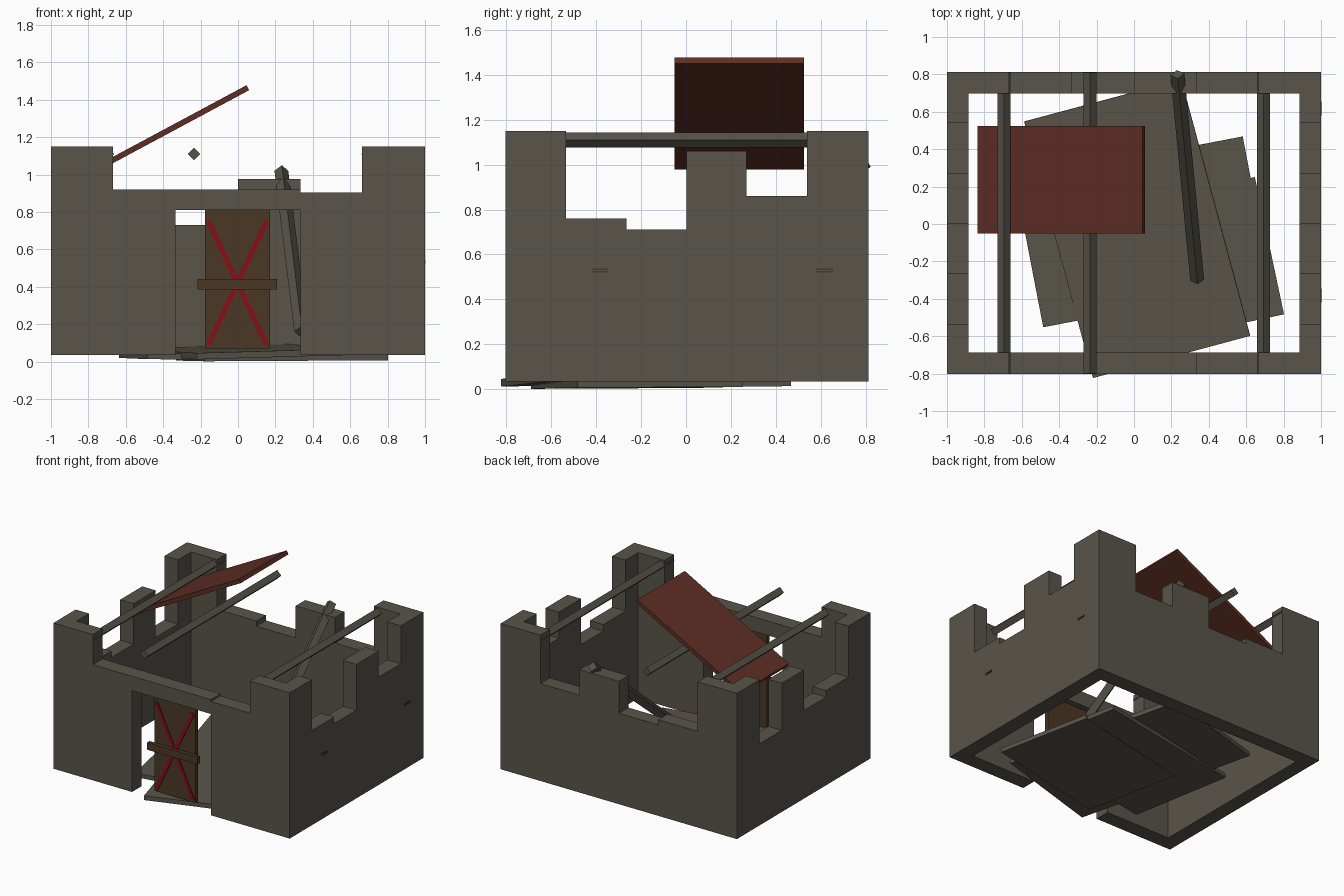
import bpy, bmesh, math
from mathutils import Vector, Euler

if "Cube" in bpy.data.objects:
    bpy.data.objects.remove(bpy.data.objects["Cube"])

def mat(name, rgb):
    m = bpy.data.materials.new(name)
    m.diffuse_color = (*rgb, 1)
    m.use_nodes = True
    m.node_tree.nodes["Principled BSDF"].inputs["Base Color"].default_value = m.diffuse_color
    return m

STONE = mat("grey stone", (0.100, 0.090, 0.070))
BEAM = mat("grey timber", (0.090, 0.083, 0.066))
RUST = mat("rust red", (0.110, 0.027, 0.017))
WOOD = mat("brown wood", (0.070, 0.039, 0.018))
RED = mat("red paint", (0.230, 0.005, 0.008))

def finish(name, bm, material):
    bmesh.ops.recalc_face_normals(bm, faces=bm.faces)
    me = bpy.data.meshes.new(name)
    bm.to_mesh(me)
    bm.free()
    me.materials.append(material)
    ob = bpy.data.objects.new(name, me)
    bpy.context.collection.objects.link(ob)
    return ob

def box(name, center, size, material, rot=(0, 0, 0)):
    bm = bmesh.new()
    bmesh.ops.create_cube(bm, size=1)
    bmesh.ops.scale(bm, vec=size, verts=bm.verts)
    ob = finish(name, bm, material)
    ob.location = center
    ob.rotation_euler = [math.radians(a) for a in rot]
    return ob

def slab_profile(name, outline, place, offset):
    """Extrude a wall outline; place maps (s, z) to a 3D point."""
    bm = bmesh.new()
    face = bm.faces.new([bm.verts.new(place(s, z)) for s, z in outline])
    out = bmesh.ops.extrude_face_region(bm, geom=[face])
    bmesh.ops.translate(bm, vec=offset, verts=[v for v in out["geom"] if isinstance(v, bmesh.types.BMVert)])
    return finish(name, bm, STONE)

def skyline(cuts, heights):
    """Stepped top edge of a ruined wall."""
    pts = []
    for a, b, h in zip(cuts, cuts[1:], heights):
        for p in ((a, h), (b, h)):
            if p not in pts:
                pts.append(p)
    return pts

def bar(name, a, b, half_diag, material):
    """Square beam standing on its edge between two points."""
    a, b = Vector(a), Vector(b)
    d = b - a
    bm = bmesh.new()
    bmesh.ops.create_cone(bm, cap_ends=True, segments=4, radius1=half_diag, radius2=half_diag, depth=d.length)
    ob = finish(name, bm, material)
    ob.location = (a + b) / 2
    ob.rotation_euler = d.to_track_quat('Z', 'Y').to_euler()
    return ob

# Ruined walls with stepped tops
B, T = 0.035, 1.15
XC = [-1, -0.667, -0.333, 0, 0.333, 0.663, 1]
front = [(-1, B)] + skyline([-1, -0.667, 0.333, 0.663, 1], [T, 0.92, 0.905, T])
front += [(1, B), (0.333, B), (0.333, 0.81), (-0.335, 0.81), (-0.335, B)]
slab_profile("front_wall", front, lambda s, z: (s, -0.803, z), (0, 0.117, 0))
back = [(-1, B)] + skyline(XC, [T, 0.77, 0.73, 0.975, 0.78, T]) + [(1, B)]
slab_profile("back_wall", back, lambda s, z: (s, 0.698, z), (0, 0.115, 0))
YC = [-0.686, -0.535, -0.265, 0.003, 0.27, 0.54, 0.698]
for name, x, hs in (("left_wall", -1, [T, 0.76, 0.71, 1.02, 0.66, T]),
                    ("right_wall", 0.886, [T, 0.76, 0.71, 1.06, 0.86, T])):
    outline = [(YC[0], B)] + skyline(YC, hs) + [(YC[-1], B)]
    slab_profile(name, outline, lambda s, z, x=x: (x, s, z), (0.114, 0, 0))

# Roof beams left standing, and one that has fallen
for i, x in enumerate((-0.695, -0.235, 0.692)):
    bar(f"roof_beam_{i + 1}", (x, -0.80, 1.11), (x, 0.81, 1.11), 0.034, BEAM)
bar("fallen_beam", (0.232, 0.80, 1.02), (0.338, -0.30, 0.16), 0.037, BEAM)

# Loose roof panel
box("roof_panel", (-0.388, 0.237, 1.228), (1.0, 0.575, 0.03), RUST, (0, -28.2, 0))

# Broken floor slabs
box("floor_slab_top", (0.017, -0.025, 0.053), (0.87, 1.42, 0.034), STONE, (1.0, -1.6, 15))
box("floor_slab_left", (0.048, -0.042, 0.029), (1.24, 0.80, 0.032), STONE, (0.5, 0.3, 10.9))
box("floor_slab_right", (0.235, -0.22, 0.022), (1.0, 0.75, 0.032), STONE, (0.3, -0.3, 12))

# Barred door with painted cross
box("door_board", (-0.003, -0.745, 0.445), (0.347, 0.03, 0.75), WOOD)
for side in (-1, 1):
    box("door_cross", (-0.003, -0.763, 0.42), (0.028, 0.008, 0.735), RED,
        (0, side * math.degrees(math.atan2(0.31, 0.66)), 0))
box("door_bar", (-0.003, -0.776, 0.413), (0.425, 0.03, 0.055), WOOD)

# Small wooden strips on the right wall
for y in (-0.383, 0.617):
    for z in (0.523, 0.534):
        box("wall_strip", (1.0, y, z), (0.006, 0.075, 0.005), WOOD)
